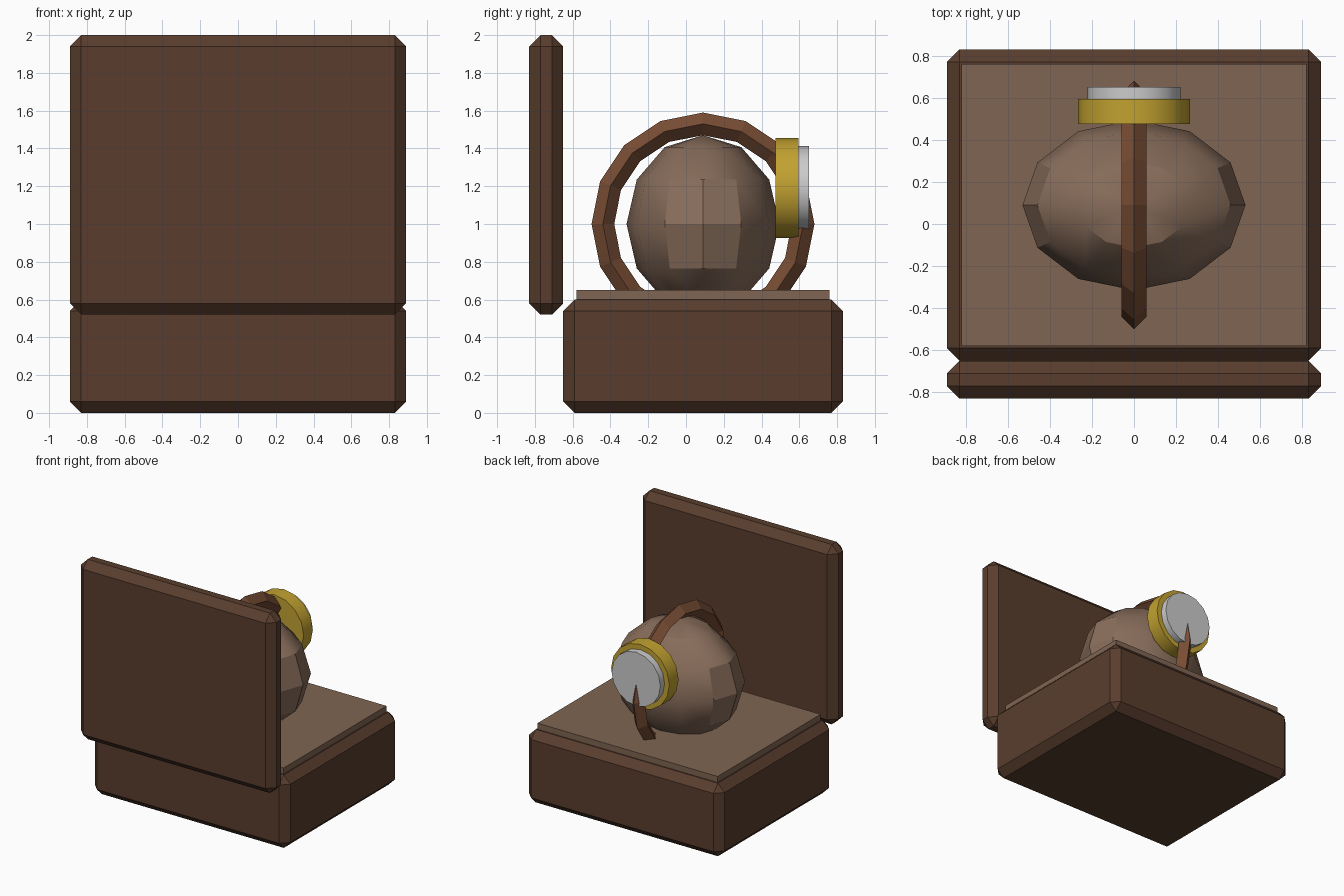
import bpy
from math import radians, pi

if "Cube" in bpy.data.objects:
    bpy.data.objects.remove(bpy.data.objects["Cube"])


def material(name, rgb):
    m = bpy.data.materials.new(name)
    m.diffuse_color = (*rgb, 1)
    m.use_nodes = True
    m.node_tree.nodes["Principled BSDF"].inputs["Base Color"].default_value = m.diffuse_color
    return m


WOOD = material("dark_wood", (0.10, 0.047, 0.027))
LINING = material("lining", (0.21, 0.13, 0.085))
PILLOW = material("pillow_fabric", (0.25, 0.155, 0.105))
LEATHER = material("strap_leather", (0.19, 0.075, 0.035))
GOLD = material("gold", (0.54, 0.36, 0.03))
SILVER = material("silver", (0.62, 0.62, 0.61))


def finish(name, mat, smooth=False):
    ob = bpy.context.object
    ob.name = name
    bpy.ops.object.transform_apply(location=False, rotation=True, scale=True)
    ob.data.materials.append(mat)
    if smooth:
        bpy.ops.object.shade_smooth_by_angle(angle=radians(30.5))
    return ob


def box(name, mat, x, y, z, bevel=0):
    """Box from (min, max) ranges, with an optional flat chamfer."""
    bpy.ops.mesh.primitive_cube_add(
        size=1, location=[(a + b) / 2 for a, b in (x, y, z)])
    ob = bpy.context.object
    ob.scale = [b - a for a, b in (x, y, z)]
    finish(name, mat)
    if bevel:
        mod = ob.modifiers.new("chamfer", 'BEVEL')
        mod.width = bevel
        mod.segments = 1
    return ob


def disc(name, mat, radius, y0, y1, z):
    """Round plate facing the back."""
    bpy.ops.mesh.primitive_cylinder_add(
        vertices=16, radius=radius, depth=y1 - y0,
        location=(0, (y0 + y1) / 2, z), rotation=(pi / 2, 0, 0))
    finish(name, mat, smooth=True)


# Box, upright lid and raised lining
box("box_base", WOOD, (-0.89, 0.89), (-0.65, 0.83), (0, 0.6), 0.06)
box("lid", WOOD, (-0.89, 0.89), (-0.83, -0.65), (0.52, 2.0), 0.06)
box("lining_pad", LINING, (-0.82, 0.82), (-0.58, 0.76), (0.53, 0.65))

# Pillow
bpy.ops.mesh.primitive_uv_sphere_add(
    segments=12, ring_count=6, radius=1, location=(0, 0.09, 1.0))
bpy.context.object.scale = (0.53, 0.405, 0.47)
finish("pillow", PILLOW, smooth=True)

# Strap loop around the pillow, diamond cross-section
bpy.ops.mesh.primitive_torus_add(
    major_segments=16, minor_segments=4, major_radius=0.53,
    minor_radius=0.06, location=(0, 0.09, 1.0), rotation=(0, pi / 2, 0))
finish("strap", LEATHER)

# Watch case and dial
disc("watch_case", GOLD, 0.265, 0.475, 0.595, 1.19)
disc("watch_dial", SILVER, 0.222, 0.56, 0.65, 1.19)
